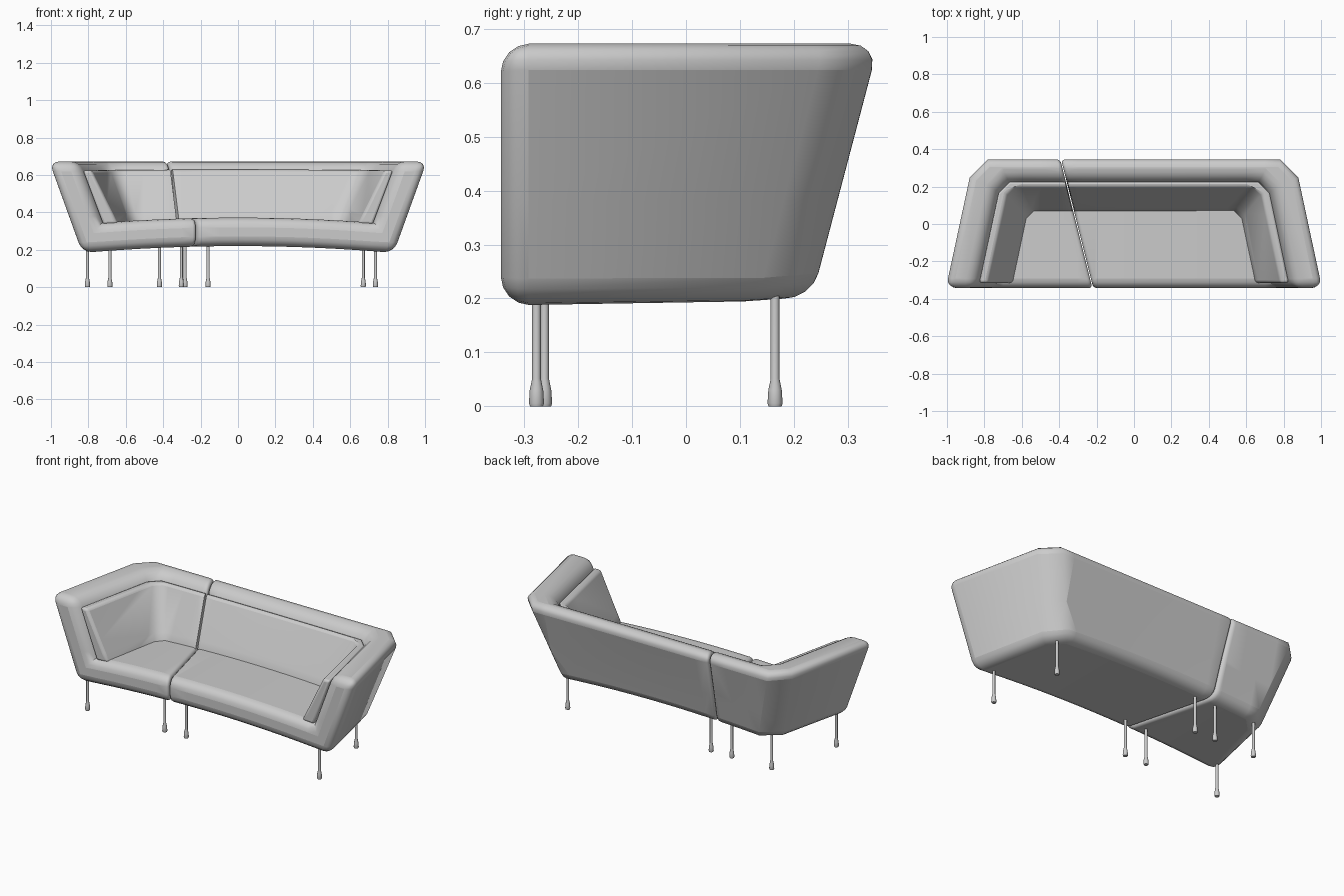
import bpy, bmesh, math
from mathutils import Vector

if "Cube" in bpy.data.objects:
    bpy.data.objects.remove(bpy.data.objects["Cube"], do_unlink=True)

grey = bpy.data.materials.new("soft grey")
grey.use_nodes = True
grey.diffuse_color = (0.6, 0.6, 0.6, 1)
grey.node_tree.nodes["Principled BSDF"].inputs["Base Color"].default_value = (0.6, 0.6, 0.6, 1)

FRONT = -0.343       # front plane of the sofa
SPLAY = 0.214        # how much the arms close in towards the back
SEAM_POINT = Vector((-0.22, FRONT, 0))
SEAM_NORMAL = Vector((1, 0.25, 0)).normalized()


def add_object(name, bm, angle=50):
    mesh = bpy.data.meshes.new(name)
    bmesh.ops.recalc_face_normals(bm, faces=bm.faces)
    bm.to_mesh(mesh)
    bm.free()
    mesh.materials.append(grey)
    obj = bpy.data.objects.new(name, mesh)
    bpy.context.collection.objects.link(obj)
    bpy.ops.object.select_all(action='DESELECT')
    obj.select_set(True)
    bpy.context.view_layer.objects.active = obj
    bpy.ops.object.shade_smooth_by_angle(angle=math.radians(angle))
    return obj


def outline(bm, z, x_front, y_back, y_front, corner):
    """Plan outline with splayed sides and chamfered back corners."""
    def side(y):
        return x_front - SPLAY * (y - FRONT)
    y_c = y_back - corner
    half = [(side(y_front), y_front), (side(y_c), y_c), (side(y_c) - corner, y_back)]
    pts = half + [(-x, y) for x, y in reversed(half)]
    return [bm.verts.new((x, y, z)) for x, y in pts]


def flared_block(low, high, y_front, corner):
    """Solid between two plan outlines, each given as (z, x_front, y_back)."""
    bm = bmesh.new()
    a = outline(bm, *low, y_front, corner)
    b = outline(bm, *high, y_front, corner)
    bm.faces.new(a)
    bm.faces.new(b)
    for i in range(len(a)):
        j = (i + 1) % len(a)
        bm.faces.new((a[i], a[j], b[j], b[i]))
    return bm


def hollow(outer, inner):
    """Subtract the inner block from the outer one."""
    solid, cutter = add_object("solid", outer), add_object("cutter", inner)
    mod = solid.modifiers.new("hollow", 'BOOLEAN')
    mod.operation, mod.object, mod.solver = 'DIFFERENCE', cutter, 'EXACT'
    graph = bpy.context.evaluated_depsgraph_get()
    bm = bmesh.new()
    bm.from_mesh(solid.evaluated_get(graph).to_mesh())
    for obj in (solid, cutter):
        bpy.data.objects.remove(obj, do_unlink=True)
    bmesh.ops.dissolve_limit(bm, angle_limit=0.02, verts=bm.verts, edges=bm.edges)
    return bm


def cut(bm, point, normal, clear=False):
    return bmesh.ops.bisect_plane(bm, geom=bm.verts[:] + bm.edges[:] + bm.faces[:],
                                  plane_co=point, plane_no=normal, clear_outer=clear)


def round_edges(bm, edges, width, segments):
    bmesh.ops.bevel(bm, geom=edges, offset=width, segments=segments, profile=0.5,
                    affect='EDGES', clamp_overlap=True)


def arch(bm):
    """Raise the middle of the seat in a gentle arch, leaving the top rim level."""
    cut(bm, (0, 0, 0.38), (0, 0, 1))
    for i in range(-7, 8):
        cut(bm, (i * 0.1, 0, 0), (1, 0, 0))
    for v in bm.verts:
        rise = max(0, 1 - (v.co.x / 0.78) ** 2)
        v.co.z += 0.032 * rise * min(1, max(0, (0.66 - v.co.z) / 0.28))


def split_modules(bm, names, gap, width):
    """Part the upholstery at the slanted seam and round the meeting edges."""
    for name, sign in zip(names, (1, -1)):
        part = bm.copy()
        normal = SEAM_NORMAL * sign
        cut(part, SEAM_POINT - normal * gap, normal, clear=True)
        rim = [e for e in part.edges if e.is_boundary]
        bmesh.ops.holes_fill(part, edges=rim, sides=0)
        bmesh.ops.recalc_face_normals(part, faces=part.faces)
        round_edges(part, [e for e in rim if e.is_valid], width, 3)
        arch(part)
        add_object(name, part)
    bm.free()


def convex_edges(bm):
    bmesh.ops.recalc_face_normals(bm, faces=bm.faces)
    return [e for e in bm.edges if len(e.link_faces) == 2
            and e.is_convex and e.calc_face_angle() > 0.8]


# Padded shell: seat, arms and back in one flared tub
shell = hollow(flared_block((0.188, 0.845, 0.232), (0.672, 1.02, 0.357), FRONT, 0.1),
               flared_block((0.34, 0.735, 0.14), (0.8, 0.902, 0.286), -0.5, 0.06))
round_edges(shell, convex_edges(shell), 0.052, 4)
split_modules(shell, ("corner_module_shell", "long_module_shell"), 0.002, 0.02)

# Wedge cushions lining the arms and back
cushion = hollow(flared_block((0.33, 0.728, 0.135), (0.625, 0.837, 0.228), -0.315, 0.06),
                 flared_block((0.2, 0.589, 0.006), (0.8, 0.873, 0.28), -0.5, 0.04))
round_edges(cushion, convex_edges(cushion), 0.014, 3)
split_modules(cushion, ("corner_module_cushion", "long_module_cushion"), 0.006, 0.014)

# Slim legs with flared feet
LEG_PROFILE = [(0.012, 0), (0.014, 0.006), (0.0125, 0.03), (0.008, 0.052), (0.008, 0.25)]
LEG_SPOTS = {
    "corner_front_outer_leg": (-0.805, -0.277), "corner_back_outer_leg": (-0.685, 0.165),
    "corner_front_inner_leg": (-0.303, -0.262), "corner_back_inner_leg": (-0.42, 0.165),
    "long_front_inner_leg": (-0.16, -0.262), "long_back_inner_leg": (-0.283, 0.165),
    "long_front_outer_leg": (0.735, -0.277), "long_back_outer_leg": (0.67, 0.165),
}
for name, (x, y) in LEG_SPOTS.items():
    bm = bmesh.new()
    rings = [[bm.verts.new((x + r * math.cos(k * math.tau / 12),
                            y + r * math.sin(k * math.tau / 12), z)) for k in range(12)]
             for r, z in LEG_PROFILE]
    for a, b in zip(rings, rings[1:]):
        for k in range(12):
            bm.faces.new((a[k], a[k - 1], b[k - 1], b[k]))
    bm.faces.new(rings[0])
    bm.faces.new(rings[-1])
    add_object(name, bm, 40)
